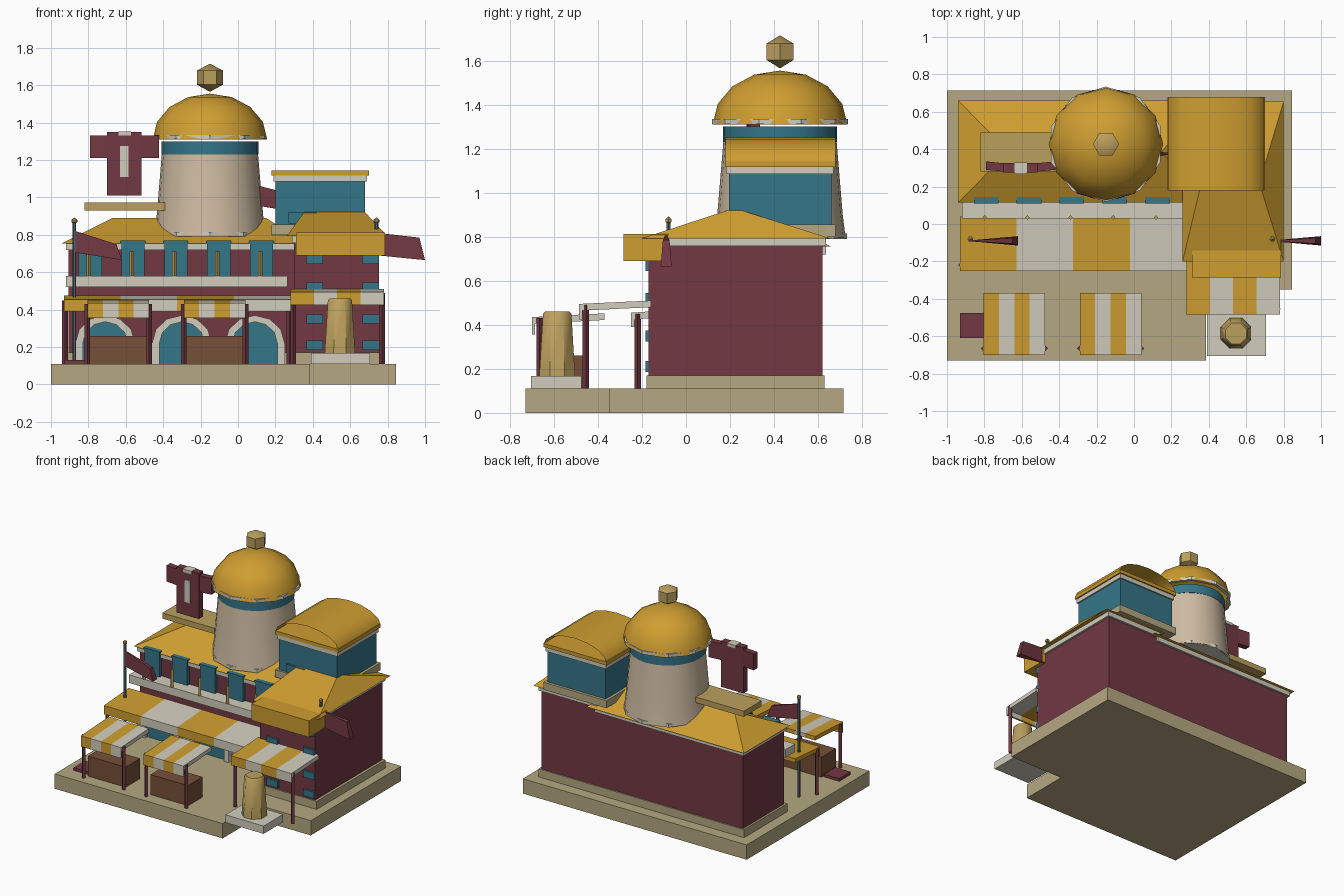
import bpy, bmesh
from math import sin, cos, pi, radians

if "Cube" in bpy.data.objects:
    bpy.data.objects.remove(bpy.data.objects["Cube"])

COLOURS = {
    "gold": (0.62, 0.34, 0.03), "maroon": (0.17, 0.04, 0.055), "blue": (0.035, 0.18, 0.25),
    "stone": (0.46, 0.39, 0.22), "ochre": (0.5, 0.35, 0.11), "white": (0.64, 0.61, 0.51),
    "brown": (0.18, 0.08, 0.04), "cream": (0.62, 0.5, 0.36), "slate": (0.07, 0.13, 0.15),
}
MATS = {}
for key, c in COLOURS.items():
    MATS[key] = bpy.data.materials.new(key)
    MATS[key].diffuse_color = (*c, 1)


def mesh(name, verts, faces, mat, smooth=False):
    me = bpy.data.meshes.new(name)
    me.from_pydata(verts, [], faces)
    bm = bmesh.new()
    bm.from_mesh(me)
    bmesh.ops.remove_doubles(bm, verts=bm.verts, dist=1e-5)
    bmesh.ops.recalc_face_normals(bm, faces=bm.faces)
    bm.to_mesh(me)
    bm.free()
    me.materials.append(MATS[mat])
    ob = bpy.data.objects.new(name, me)
    bpy.context.collection.objects.link(ob)
    if smooth:
        bpy.ops.object.select_all(action='DESELECT')
        ob.select_set(True)
        bpy.context.view_layer.objects.active = ob
        bpy.ops.object.shade_smooth_by_angle(angle=radians(40))
    return ob


def prism(name, pts, axis, a, b, mat):
    """Extrude a 2D outline along x, y or z from a to b."""
    place = {"x": lambda p, t: (t, p[0], p[1]), "y": lambda p, t: (p[0], t, p[1]),
             "z": lambda p, t: (p[0], p[1], t)}[axis]
    n = len(pts)
    verts = [place(p, t) for t in (a, b) for p in pts]
    faces = [tuple(range(n)), tuple(range(n, 2 * n))]
    faces += [(i, (i + 1) % n, (i + 1) % n + n, i + n) for i in range(n)]
    return mesh(name, verts, faces, mat)


def box(name, x0, x1, y0, y1, z0, z1, mat):
    return prism(name, [(x0, y0), (x1, y0), (x1, y1), (x0, y1)], "z", z0, z1, mat)


def lathe(name, x, y, profile, n, mat, turn=0.0, smooth=True, cap=True):
    """Spin (radius, z) points about a vertical axis."""
    verts = [(x + r * cos(turn + 2 * pi * i / n), y + r * sin(turn + 2 * pi * i / n), z)
             for r, z in profile for i in range(n)]
    faces = [(k * n + i, k * n + (i + 1) % n, (k + 1) * n + (i + 1) % n, (k + 1) * n + i)
             for k in range(len(profile) - 1) for i in range(n)]
    if cap:
        for k in (0, len(profile) - 1):
            if profile[k][0] > 0.001:
                faces.append(tuple(range(k * n, k * n + n)))
    return mesh(name, verts, faces, mat, smooth)


def post(name, x, y, z0, z1, mat, r=0.015, n=4):
    return lathe(name, x, y, [(r, z0), (r, z1)], n, mat, smooth=False)


def hip_roof(name, x0, x1, y0, y1, z0, rx0, rx1, ry, z1, mat):
    v = [(x0, y0, z0), (x1, y0, z0), (x1, y1, z0), (x0, y1, z0), (rx0, ry, z1), (rx1, ry, z1)]
    return mesh(name, v, [(0, 1, 5, 4), (1, 2, 5), (2, 3, 4, 5), (3, 0, 4), (0, 3, 2, 1)], mat)


def awning(name, x0, x1, yf, yb, zf, zb, zv, n=4):
    """Striped canopy with a hanging front edge."""
    w = (x1 - x0) / n
    outline = [(yb, zb), (yf, zf), (yf, zv), (yf + 0.015, zv), (yf + 0.015, zf - 0.03), (yb, zb - 0.03)]
    for i in range(n):
        prism(f"{name}_stripe_{i}", outline, "x", x0 + i * w, x0 + (i + 1) * w, ("gold", "white")[i % 2])


# ground slab
prism("base", [(-1, -.73), (.385, -.73), (.385, -.35), (.845, -.35), (.845, .715), (-1, .715)],
      "z", 0, .11, "stone")

# left wing
box("left_plinth", -.92, .31, .12, .63, .11, .17, "stone")
box("left_wall", -.905, .30, .14, .62, .11, .73, "maroon")
box("left_cornice", -.92, .31, .125, .635, .72, .757, "white")
hip_roof("left_roof", -.94, .36, .115, .66, .755, -.67, .15, .387, .89, "gold")
box("balcony", -.92, .265, .03, .14, .52, .58, "white")
for i in range(5):
    x = -.79 + .229 * i
    box(f"upper_window_{i}", x - .062, x + .062, .115, .15, .58, .765, "blue")
    box(f"window_head_{i}", x - .066, x + .066, .11, .145, .755, .77, "blue")
    post(f"balcony_pole_{i}", x - .008, .035, .58, .71, "ochre", .012)

# arcade of three arches with blue infill
for i, x in enumerate((-.71, -.30, .09)):
    def arc(r, h):
        return [(x + r * cos(pi * k / 6), .22 + h * sin(pi * k / 6)) for k in range(7)]
    outer = [(x + .16, .11)] + arc(.16, .15) + [(x - .16, .11)]
    inner = [(x + .12, .11)] + arc(.12, .115) + [(x - .12, .11)]
    prism(f"arch_{i}", outer + inner[::-1], "y", .09, .15, "white")
    prism(f"arch_infill_{i}", inner, "y", .115, .15, "blue")

# right wing
box("right_plinth", .29, .775, -.18, .63, .11, .17, "stone")
box("right_wall", .30, .755, -.17, .62, .11, .765, "maroon")
box("right_cornice", .29, .77, -.185, .635, .757, .795, "white")
hip_roof("right_roof", .26, .80, -.20, .655, .793, .36, .67, .22, .93, "gold")
box("front_gable_box", .31, .785, -.285, -.08, .69, .812, "gold")
for i, z in enumerate((.67, .52, .35, .21)):
    for j, x in enumerate((.41, .71)):
        box(f"small_window_{i}_{j}", x - .045, x + .045, -.185, -.16, z - .025, z + .025, "blue")

# roof room with open barrel vault
box("room_plinth", .18, .70, .18, .68, .80, .855, "stone")
box("room_wall", .20, .68, .195, .66, .855, 1.087, "blue")
box("room_window", .27, .42, .18, .20, .86, .92, "blue")
box("room_cornice", .19, .69, .185, .67, 1.085, 1.12, "white")
box("room_roof_slab", .18, .70, .18, .68, 1.118, 1.145, "gold")
vault = [(.44 - .26 * cos(pi * k / 8), 1.135 + .115 * sin(pi * k / 8)) for k in range(9)]
mesh("barrel_vault", [(x, y, z) for y in (.18, .68) for x, z in vault],
     [(i, i + 1, i + 10, i + 9) for i in range(8)], "gold", True)

# tower and dome
TX, TY = -.15, .427
lathe("tower", TX, TY, [(.298, .795), (.285, .9), (.257, 1.235)], 24, "cream")
lathe("tower_band", TX, TY, [(.26, 1.23), (.26, 1.30)], 24, "blue")
lathe("tower_foot", TX, TY, [(.305, .79), (.305, .815)], 10, "white", pi / 10, False)
lathe("dome_trim", TX, TY, [(.285, 1.312), (.308, 1.312), (.308, 1.335), (.285, 1.335), (.285, 1.312)],
      10, "white", pi / 10, False, False)
lathe("dome", TX, TY, [(.306 * cos(pi * k / 8), 1.31 + .245 * sin(pi * k / 8)) for k in range(5)],
      12, "gold", cap=False)
lathe("finial", TX, TY, [(0, 1.565), (.07, 1.603), (.07, 1.678), (0, 1.715)], 6, "ochre")

# rooftop shirt-shaped sign
box("sign_platform", -.82, -.39, .28, .49, .93, .972, "ochre")
box("sign_body", -.70, -.515, .275, .325, 1.01, 1.35, "maroon")
for s, side in ((-1, "left"), (1, "right")):
    xa, xb = -.607 + s * .09, -.607 + s * .185
    prism(f"sign_{side}_sleeve", [(xa, .28), (xb, .29), (xb, .335), (xa, .325)], "z", 1.21, 1.33, "maroon")
box("sign_panel", -.63, -.585, .268, .28, 1.11, 1.275, "white")
box("sign_collar", -.64, -.573, .268, .33, 1.33, 1.352, "white")

# market awnings with posts
awning("long_awning", -.93, .28, -.25, .04, .455, .475, .39)
awning("right_awning", .28, .78, -.485, -.16, .495, .51, .425)
for x in (-.925, .275):
    post("long_awning_post", x, -.22, .11, .45, "maroon")
for x in (.295, .77):
    post("right_awning_post", x, -.455, .11, .49, "maroon")
for i, x in enumerate((-.805, -.29)):
    awning(f"stall_awning_{i}", x, x + .33, -.70, -.37, .435, .452, .355)
    for px in (x, x + .33):
        post(f"stall_post_{i}", px, -.665, .11, .43, "maroon")
    box(f"stall_counter_{i}", x + .01, x + .32, -.63, -.46, .11, .26, "brown")
box("ground_mat", -.93, -.805, -.61, -.475, .11, .13, "maroon")

# pedestal and barrel
box("pedestal", .39, .705, -.705, -.475, .11, .168, "white")
lathe("barrel", .545, -.585, [(.088, .168), (.07, .45), (.06, .46)], 8, "ochre", pi / 8)

# flags, each a thin wedge that widens away from its pole
def flag(name, y, x0, x1, top0, bot0, top1, bot1, w=.025):
    v = [(x0, y - .003, bot0), (x0, y + .003, bot0), (x0, y + .003, top0), (x0, y - .003, top0),
         (x1, y - w, bot1), (x1, y + w, bot1), (x1 - .03, y + w * .6, top1), (x1 - .03, y - w * .6, top1)]
    mesh(name, v, [(0, 1, 2, 3), (4, 5, 6, 7), (0, 1, 5, 4), (1, 2, 6, 5), (2, 3, 7, 6), (3, 0, 4, 7)], "maroon")


for side, x, z0 in (("left", -.875, .13), ("right", .74, .75)):
    post(f"{side}_flag_pole", x, -.08, z0, .865, "slate", .01, 6)
    lathe(f"{side}_pole_knob", x, -.08, [(0, .855), (.016, .868), (.016, .88), (0, .893)], 6, "ochre")
flag("left_flag", -.09, -.868, -.62, .82, .705, .75, .665)
flag("right_flag", -.09, .75, 1.0, .81, .69, .785, .665)
flag("roof_flag", .375, .20, .11, 1.04, .94, 1.07, .955, .015)

for m in bpy.data.materials:
    if m.users and not m.is_grease_pencil:
        m.use_nodes = True
        m.node_tree.nodes["Principled BSDF"].inputs["Base Color"].default_value = m.diffuse_color
